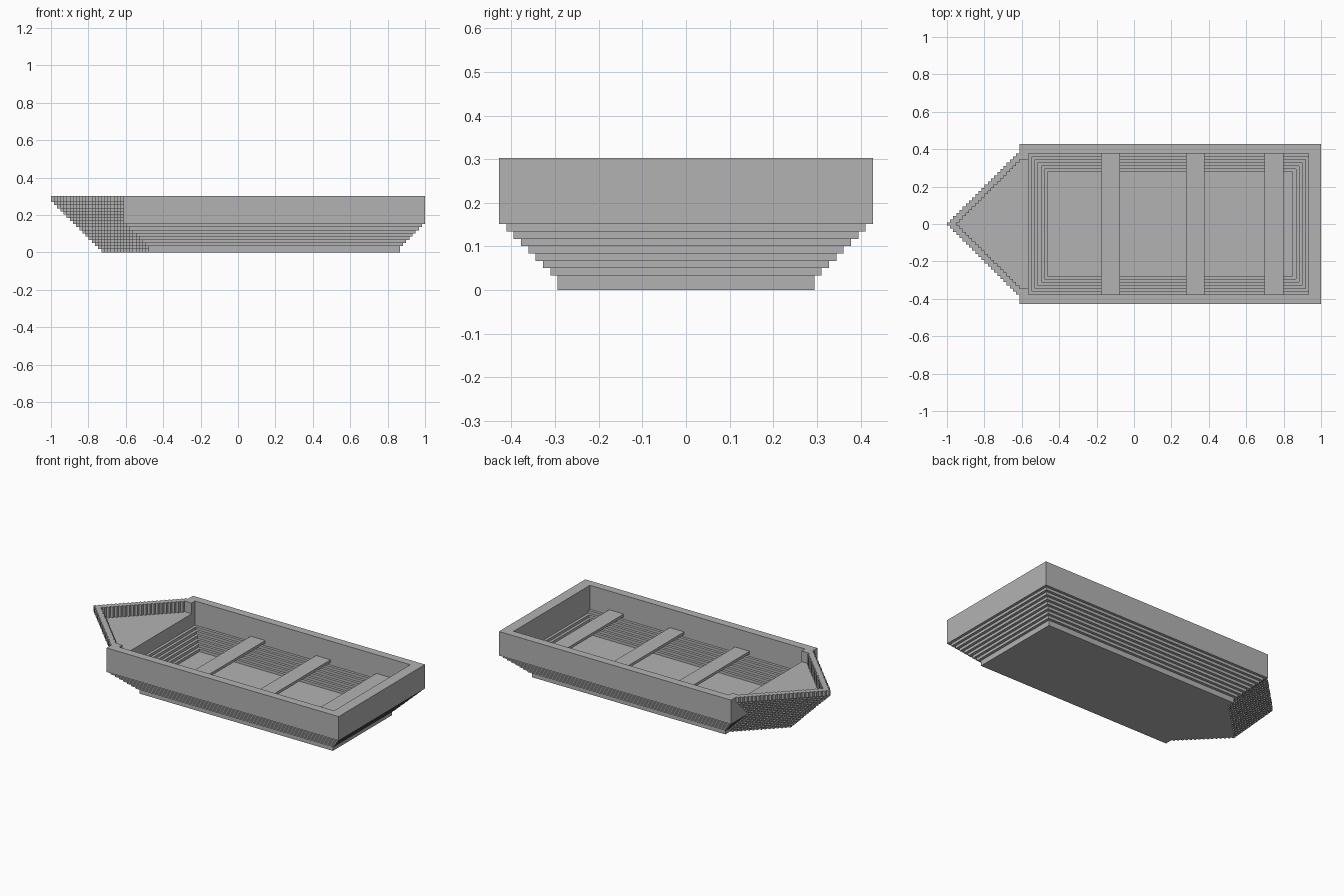
import bpy
import bmesh

cube = bpy.data.objects.get("Cube")
if cube:
    bpy.data.objects.remove(cube, do_unlink=True)

# Everything sits on a grid of small steps, counted from the bow tip
LENGTH = 119
U = 2.0 / LENGTH
HALF = 25.5          # half width of the upper hull
TOP = 18             # rim height
LEFT = 23            # where the hull box meets the bow
FLARE = 9            # height at which the stepped flare ends
WALL = 3             # wall thickness
DECK = 14            # height of the bow deck

grey = bpy.data.materials.new("plain grey")
grey.use_nodes = True
grey.diffuse_color = (0.45, 0.45, 0.45, 1)
grey.node_tree.nodes["Principled BSDF"].inputs["Base Color"].default_value = (0.45, 0.45, 0.45, 1)


def finish(name, bm):
    """Scale from grid steps to units and make a flat-shaded object."""
    for v in bm.verts:
        v.co = (v.co.x * U - 1, v.co.y * U, v.co.z * U)
    bmesh.ops.recalc_face_normals(bm, faces=bm.faces[:])
    mesh = bpy.data.meshes.new(name)
    bm.to_mesh(mesh)
    bm.free()
    mesh.materials.append(grey)
    ob = bpy.data.objects.new(name, mesh)
    bpy.context.scene.collection.objects.link(ob)
    return ob


def prism(bm, outline, z0, z1):
    """Extrude a flat outline from z0 to z1."""
    low = [bm.verts.new((x, y, z0)) for x, y in outline]
    high = [bm.verts.new((x, y, z1)) for x, y in outline]
    bm.faces.new(low[::-1])
    bm.faces.new(high)
    for i in range(len(low)):
        j = (i + 1) % len(low)
        bm.faces.new((low[i], low[j], high[j], high[i]))


def box(name, x0, x1, half, z0, z1):
    bm = bmesh.new()
    prism(bm, [(x0, -half), (x1, -half), (x1, half), (x0, half)], z0, z1)
    return finish(name, bm)


# Hull: rectangular rings stepping up the outside, then down the inside
rings = []
for s in range(8, -1, -1):
    z0 = 0 if s == 8 else FLARE - s
    z1 = TOP if s == 0 else FLARE + 1 - s
    rings += [(s, z0), (s, z1)]
for s in range(7):
    z1 = TOP if s == 0 else FLARE + 1 - s
    rings += [(s + WALL, z1), (s + WALL, FLARE - s)]

bm = bmesh.new()
loops = []
for inset, z in rings:
    x0, x1, h = LEFT + inset, LENGTH - inset, HALF - inset
    loops.append([bm.verts.new((x, y, z)) for x, y in
                  ((x0, -h), (x1, -h), (x1, h), (x0, h))])
for a, b in zip(loops, loops[1:]):
    for i in range(4):
        j = (i + 1) % 4
        bm.faces.new((a[i], a[j], b[j], b[i]))
bm.faces.new(loops[0][::-1])
bm.faces.new(loops[-1])
hull = finish("hull", bm)

# Opening in the front wall, level with the bow deck
cutter = box("opening_cutter", LEFT - 2, LEFT + WALL + 1, 20.5, DECK, TOP + 2)
cutter.hide_render = True
cut = hull.modifiers.new("opening", 'BOOLEAN')
cut.operation = 'DIFFERENCE'
cut.solver = 'EXACT'
cut.object = cutter
bpy.context.view_layer.objects.active = hull
bpy.ops.object.modifier_apply(modifier=cut.name)
bpy.data.objects.remove(cutter, do_unlink=True)


def stair(tip, end):
    """Stepped edge running from the bow tip back to the hull, on +y."""
    pts = []
    for x in range(tip, end):
        pts += [(x, x - tip + 0.5), (x + 1, x - tip + 0.5)]
    return pts


def mirrored(pts):
    return [(x, -y) for x, y in pts]


# Bow: stacked stepped wedges, solid below the deck and a thin rim above it
bm = bmesh.new()
for k in range(TOP):
    tip = max(0, 16 - k)
    end = LEFT + min(8, max(0, FLARE - k))
    outer = stair(tip, end)
    outline = mirrored(outer)[::-1] + outer
    if k >= DECK:
        inner = stair(WALL, end)
        outline += inner[::-1] + mirrored(inner)
    prism(bm, outline, k, k + 1)
finish("bow", bm)

# Extra board lining the stern wall
box("stern_board", LENGTH - WALL - 1, LENGTH - WALL, HALF - WALL, FLARE, TOP)

# Three bench seats from wall to wall
for label, x in (("front", 49), ("middle", 76), ("rear", 101)):
    box(label + "_seat", x, x + 6, HALF - WALL, 10, 11)
